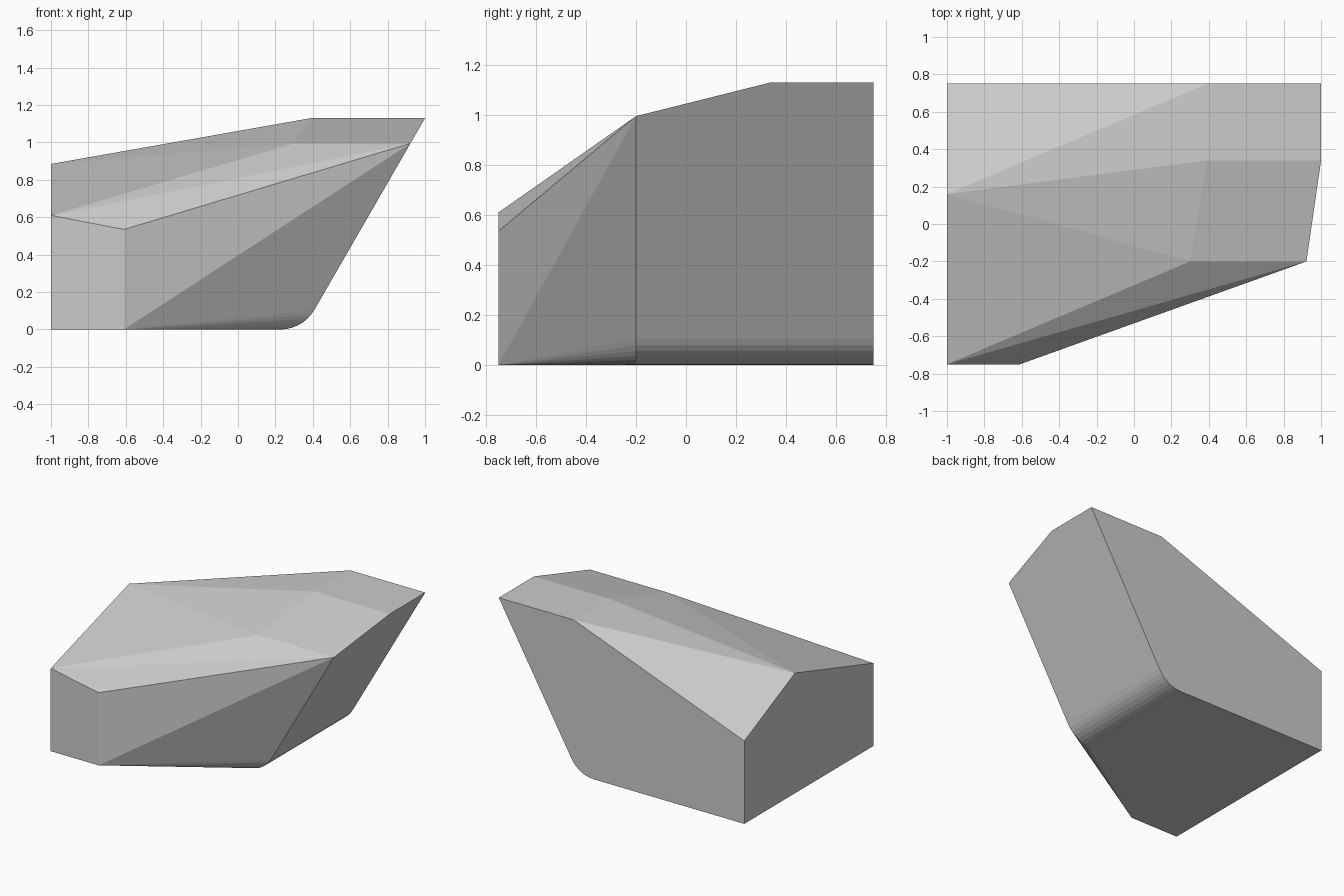
import bpy, bmesh
from math import sin, cos, tan, radians

cube = bpy.data.objects.get("Cube")
if cube:
    bpy.data.objects.remove(cube)

# Main dimensions
LEFT, FRONT, BACK, SHOULDER = -1.0, -0.75, 0.75, -0.2
TOP, BROW, RIM = 1.13, 0.995, 0.61
SLOPE = radians(60)
RADIUS, STEPS = 0.21, 7
FOOT = 1.0 - TOP / tan(SLOPE)          # where the sloped side would meet the floor


def slope_x(z):
    return FOOT + z / tan(SLOPE)


# Front end and the flat side
points = [(LEFT, FRONT, 0), (-0.61, FRONT, 0), (-0.61, FRONT, 0.535),
          (LEFT, FRONT, RIM), (LEFT, 0.16, 0.885),
          (LEFT, BACK, RIM), (LEFT, BACK, 0)]

# Flat crown and the brow in front of it
for x in (0.39, slope_x(TOP)):
    points += [(x, 0.34, TOP), (x, BACK, TOP)]
points += [(0.3, SHOULDER, BROW), (slope_x(BROW), SHOULDER, BROW)]

# Rounded lower edge along the sloped side
start = FOOT - RADIUS * tan(SLOPE / 2)
for i in range(STEPS + 1):
    a = SLOPE * i / STEPS
    for y in (SHOULDER, BACK):
        points.append((start + RADIUS * sin(a), y, RADIUS * (1 - cos(a))))

# Wrap the corners in one convex faceted solid
bm = bmesh.new()
for p in points:
    bm.verts.new(p)
bmesh.ops.convex_hull(bm, input=bm.verts)
bmesh.ops.dissolve_limit(bm, angle_limit=radians(0.3),
                         verts=bm.verts, edges=bm.edges)
bmesh.ops.recalc_face_normals(bm, faces=bm.faces)
mesh = bpy.data.meshes.new("faceted_block")
bm.to_mesh(mesh)
bm.free()

# Plain grey material
grey = bpy.data.materials.new("light grey")
grey.use_nodes = True
colour = (0.6, 0.6, 0.6, 1)
grey.diffuse_color = colour
grey.node_tree.nodes["Principled BSDF"].inputs["Base Color"].default_value = colour
mesh.materials.append(grey)

block = bpy.data.objects.new("faceted_block", mesh)
bpy.context.collection.objects.link(block)
